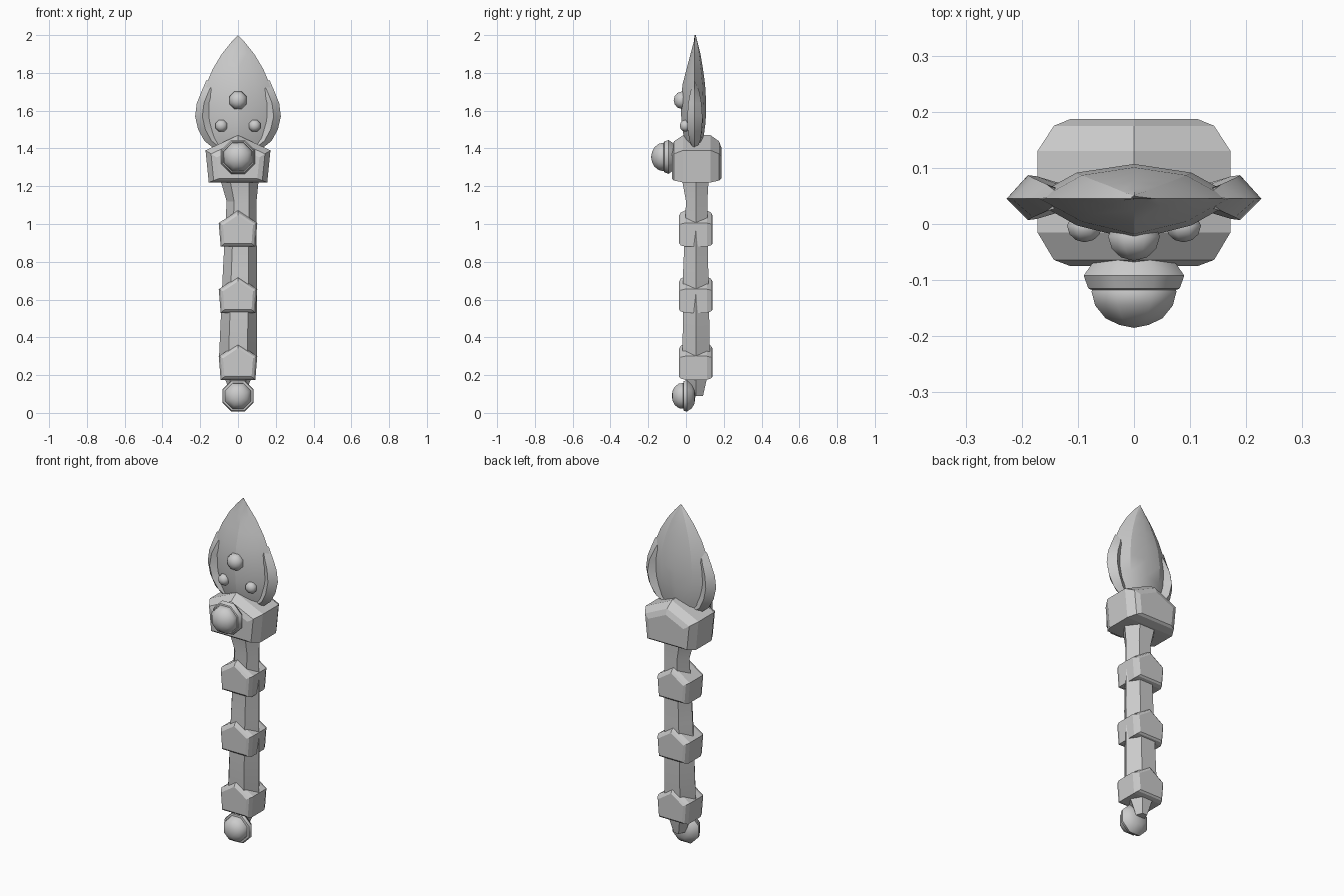
import bpy, bmesh, math

if "Cube" in bpy.data.objects:
    bpy.data.objects.remove(bpy.data.objects["Cube"])


def loft(name, rings, angle=25):
    """Skin a list of equal-length point rings, cap both ends."""
    bm = bmesh.new()
    vs = [[bm.verts.new(p) for p in ring] for ring in rings]
    n = len(rings[0])
    for a, b in zip(vs, vs[1:]):
        for i in range(n):
            j = (i + 1) % n
            bm.faces.new((a[i], a[j], b[j], b[i]))
    bm.faces.new(vs[0])
    bm.faces.new(vs[-1])
    bmesh.ops.remove_doubles(bm, verts=bm.verts, dist=0.0005)
    bmesh.ops.recalc_face_normals(bm, faces=bm.faces)
    me = bpy.data.meshes.new(name)
    bm.to_mesh(me)
    bm.free()
    ob = bpy.data.objects.new(name, me)
    bpy.context.collection.objects.link(ob)
    bpy.ops.object.select_all(action='DESELECT')
    ob.select_set(True)
    bpy.context.view_layer.objects.active = ob
    bpy.ops.object.shade_smooth_by_angle(angle=math.radians(angle))
    return ob


def pentagon_block(name, z, w, up, shoulder, down, sections):
    """Pentagonal prism along y; sections are (y, scale) pairs."""
    prof = [(-w * 0.9, -down), (w * 0.9, -down), (w, shoulder), (0, up), (-w, shoulder)]
    loft(name, [[(x * s, y, z + h * s) for x, h in prof] for y, s in sections], 12)


def stud(name, x, z, profile, sides=8):
    """Turned gem around the y axis; profile is (radius, y) pairs."""
    rings = []
    for r, y in profile:
        rings.append([(x + r * math.sin(math.tau * (i + 0.5) / sides), y,
                       z + r * math.cos(math.tau * (i + 0.5) / sides)) for i in range(sides)])
    loft(name, rings, 45)


# Handle: uneven hexagonal shaft, tapered stub below, flared neck above
shaft = []
for z, left, right, front, back in [
        (0.09, -0.03, 0.03, 0.05, 0.09), (0.18, -0.07, 0.07, 0.0, 0.11),
        (0.30, -0.10, 0.10, -0.018, 0.127), (0.75, -0.08, 0.10, -0.015, 0.118),
        (1.12, -0.06, 0.098, 0.0, 0.113), (1.24, -0.095, 0.11, -0.022, 0.12)]:
    c, h = (left + right) / 2, (right - left) / 2
    shaft.append([(left, 0.052, z), (c - h * 0.5, front, z), (c + h * 0.5, front, z),
                  (right, 0.052, z), (c + h * 0.5, back, z), (c - h * 0.5, back, z)])
loft("handle", shaft, 15)

# Pentagonal bands on the handle
for i, z in enumerate((0.25, 0.605, 0.955)):
    pentagon_block(f"handle_band_{i + 1}", z, 0.102, 0.117, 0.05, 0.075,
                   [(-0.036, 0.78), (-0.028, 0.9), (-0.005, 1),
                    (0.11, 1), (0.132, 0.9), (0.14, 0.78)])

# Large collar block below the blade
pentagon_block("head_collar", 1.28, 0.172, 0.19, 0.11, 0.06,
               [(-0.075, 0.66), (-0.064, 0.83), (-0.015, 1),
                (0.13, 1), (0.175, 0.83), (0.187, 0.66)])

# Main blade: lens-shaped leaf
blade = []
for z, w, front, back in [
        (1.37, 0.10, 0.025, 0.075), (1.45, 0.15, -0.01, 0.092), (1.54, 0.178, -0.024, 0.104),
        (1.64, 0.186, -0.028, 0.107), (1.74, 0.168, -0.018, 0.101), (1.82, 0.134, 0.003, 0.09),
        (1.90, 0.086, 0.024, 0.077), (1.96, 0.038, 0.04, 0.062), (2.0, 0.0, 0.052, 0.052)]:
    m = 0.045
    blade.append([(-w, m, z), (-w * 0.55, m + (front - m) * 0.65, z), (0, front, z),
                  (w * 0.55, m + (front - m) * 0.65, z), (w, m, z),
                  (w * 0.55, m + (back - m) * 0.75, z), (0, back, z),
                  (-w * 0.55, m + (back - m) * 0.75, z)])
loft("blade", blade, 20)

# Side leaves wrapped on the blade edges
for side, sx in (("left", -1), ("right", 1)):
    leaf = []
    for z, outer, t in [(1.39, 0.115, 0.008), (1.44, 0.178, 0.028), (1.50, 0.211, 0.038),
                        (1.57, 0.227, 0.04), (1.64, 0.218, 0.035), (1.70, 0.194, 0.024),
                        (1.76, 0.168, 0.004)]:
        leaf.append([(sx * outer, 0.045, z), (sx * (outer - 0.038), 0.047 - t, z),
                     (sx * (outer - 0.1), 0.048, z), (sx * (outer - 0.038), 0.047 + t, z)])
    loft(f"side_leaf_{side}", leaf, 30)

# Gem on the collar with its seat
stud("collar_gem_seat", 0, 1.355,
     [(0.07, -0.06), (0.082, -0.072), (0.097, -0.092), (0.088, -0.115), (0.07, -0.122)])
stud("collar_gem", 0, 1.355,
     [(0.07, -0.10), (0.082, -0.12), (0.075, -0.145), (0.055, -0.168), (0.028, -0.18), (0, -0.185)])

# Pommel gem with its seat
stud("pommel_seat", 0, 0.09,
     [(0.0, 0.05), (0.045, 0.045), (0.072, 0.03), (0.09, 0.005), (0.085, -0.012), (0.06, -0.015)])
stud("pommel_gem", 0, 0.09,
     [(0.06, 0.0), (0.074, -0.015), (0.07, -0.038), (0.052, -0.06), (0.028, -0.071), (0, -0.075)])

# Small studs on the blade face
for name, x, z, r, y in [("blade_stud_top", 0, 1.655, 0.05, -0.022),
                         ("blade_stud_left", -0.088, 1.52, 0.034, -0.003),
                         ("blade_stud_right", 0.088, 1.52, 0.034, -0.003)]:
    stud(name, x, z, [(r * 0.7, y + r * 0.6), (r, y), (r * 0.85, y - r * 0.45),
                      (r * 0.5, y - r * 0.75), (0, y - r * 0.87)])
